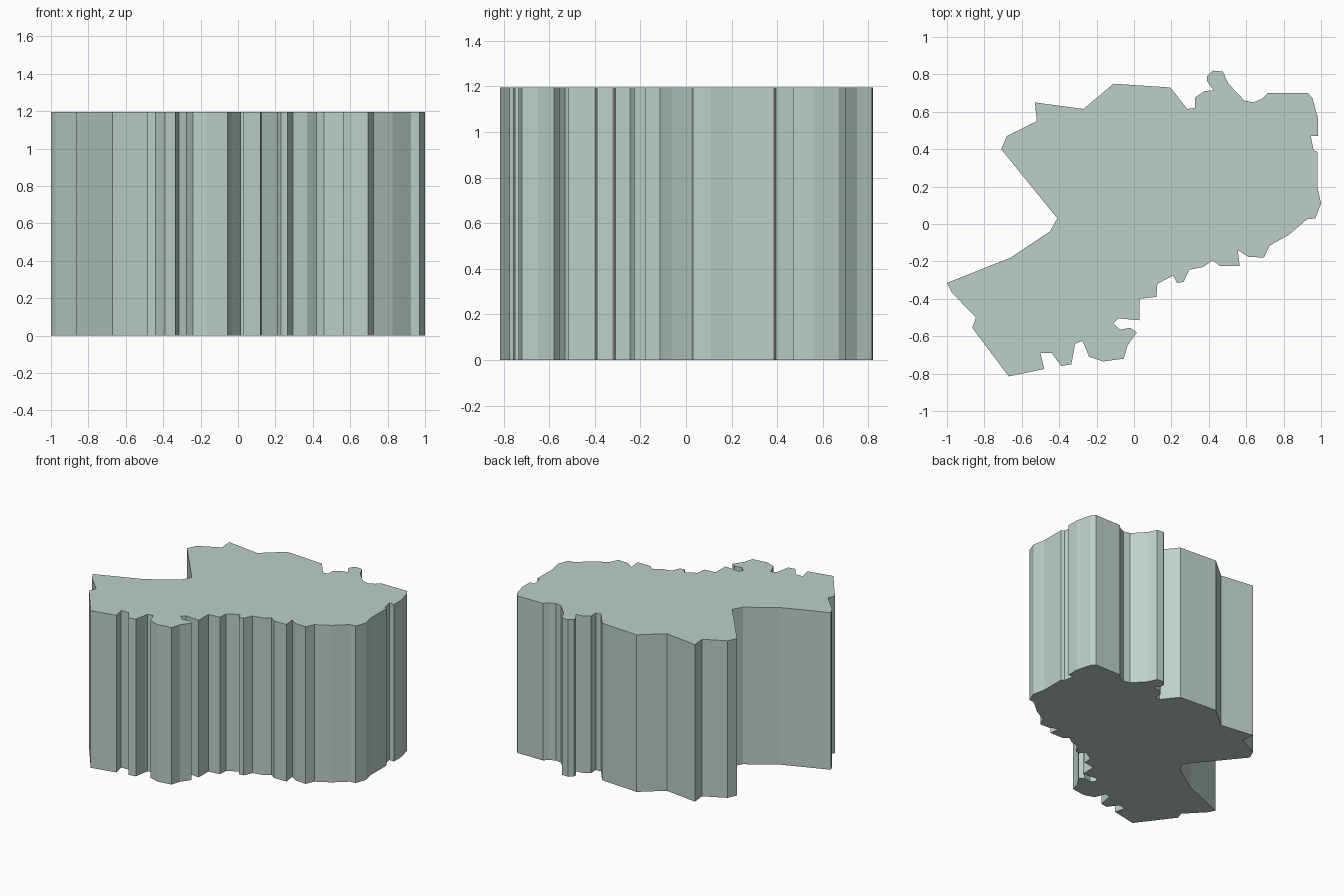
import bpy
import bmesh

HEIGHT = 1.195

# Outline of the block seen from above, clockwise from the left tip
OUTLINE = [
    # left notch and back edge
    (-1, -.315), (-.66, -.18), (-.45, -.04), (-.41, .03), (-.71, .40),
    (-.68, .47), (-.52, .55), (-.53, .65), (-.27, .615), (-.11, .75),
    (.195, .73), (.285, .615), (.325, .62), (.325, .675), (.375, .71),
    (.425, .715), (.39, .765), (.39, .79), (.42, .82), (.475, .815),
    (.505, .75), (.59, .66), (.64, .65), (.685, .67), (.715, .70),
    # right edge
    (.93, .70), (.955, .67), (.985, .56), (.985, .47), (.945, .47),
    (.96, .395), (.98, .385), (.98, .20), (1, .11), (.97, .03),
    (.925, .025), (.825, -.06), (.725, -.115),
    # jagged front edge
    (.695, -.18), (.61, -.175), (.555, -.14), (.565, -.225), (.46, -.225),
    (.42, -.195), (.37, -.23), (.295, -.245), (.265, -.31), (.23, -.315),
    (.21, -.275), (.125, -.32), (.12, -.39), (.03, -.40), (.03, -.515),
    (-.085, -.505), (-.11, -.53), (-.075, -.565), (-.02, -.555), (.015, -.58),
    (-.035, -.65), (-.055, -.72), (-.165, -.735), (-.24, -.71), (-.275, -.625),
    (-.315, -.64), (-.335, -.75), (-.39, -.76), (-.44, -.69), (-.50, -.69),
    (-.48, -.775), (-.67, -.815), (-.865, -.555), (-.845, -.50), (-.975, -.365),
]

# Extrude the outline straight up
bm = bmesh.new()
base = bm.faces.new([bm.verts.new((x, y, 0)) for x, y in OUTLINE])
top = bmesh.ops.extrude_face_region(bm, geom=[base], use_keep_orig=True)["geom"]
bmesh.ops.translate(bm, vec=(0, 0, HEIGHT),
                    verts=[g for g in top if isinstance(g, bmesh.types.BMVert)])
bmesh.ops.recalc_face_normals(bm, faces=bm.faces)

mesh = bpy.data.meshes.new("region_block")
bm.to_mesh(mesh)
bm.free()
block = bpy.data.objects.new("region_block", mesh)
bpy.context.collection.objects.link(block)

# Single flat colour
sage = bpy.data.materials.new("pale sage grey")
sage.diffuse_color = (.515, .624, .578, 1)
mesh.materials.append(sage)
